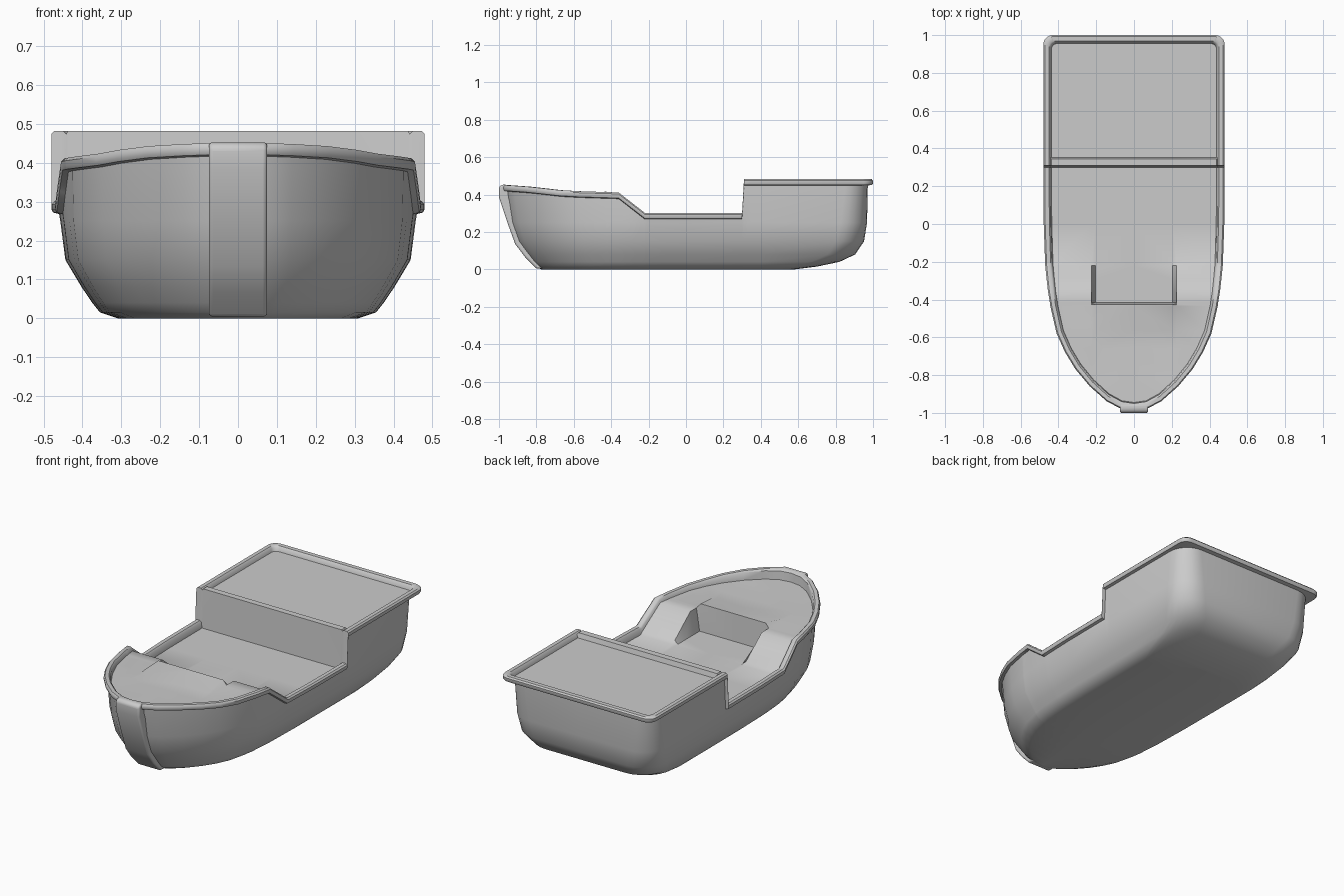
import bpy, bmesh, math

if "Cube" in bpy.data.objects:
    bpy.data.objects.remove(bpy.data.objects["Cube"])


def interp(pts, y):
    for (a, p), (b, q) in zip(pts, pts[1:]):
        if y <= b:
            return p + (q - p) * max(0, (y - a) / (b - a))
    return pts[-1][1]


# Half-width of the plan, from bow to the start of the stern
PLAN = [(-.99, 0), (-.98, .07), (-.94, .145), (-.86, .235), (-.77, .31), (-.68, .365),
        (-.58, .41), (-.44, .442), (-.43, .444), (-.42, .445), (-.36, .455), (-.29, .463),
        (-.22, .47), (-.2, .471), (0, .478), (.3, .48), (.31, .48), (.345, .48),
        (.352, .48), (.4, .48)]
# Height of the rim and of the decks along the length
SHEER = [(-1, .452), (-.85, .442), (-.65, .42), (-.36, .411), (-.22, .302), (.3, .302), (.31, .482), (1, .482)]
DECK = [(-1, .395), (-.36, .39), (-.2, .262), (.3, .262), (.31, .482), (.345, .482), (.352, .455), (1, .455)]
HATCH = [(-1, .395), (-.58, .39), (-.44, .415), (-.43, .415), (-.42, .262), (.3, .262)]
BOW_Y = -.36
ARC = 6


def outline(w, f, b, r):
    """Half outline as (x, y, base_y): half-width w, bow at f, stern at b, corner radius r."""
    pts = []
    for y, x in PLAN:
        yy = y if y > BOW_Y else BOW_Y + (y - BOW_Y) * (f - BOW_Y) / (-.99 - BOW_Y)
        pts.append((x * w / .48, yy, y))
    for i in range(ARC + 1):
        a = i / ARC * math.pi / 2
        pts.append((w - r + r * math.cos(a), b - r + r * math.sin(a), .9))
    pts.append((0, b, .9))
    return pts


# Hull levels below the rim: z, half-width, bow y, stern y, corner radius
HULL = [(0, .31, -.775, .58, .12), (.015, .355, -.80, .70, .14), (.04, .375, -.825, .82, .15),
        (.08, .402, -.855, .905, .15), (.15, .444, -.905, .952, .15), (.25, .457, -.94, .968, .14)]
# Rim levels: z measured from the sheer line
RIM = [(-.034, .46, -.966, .972, .12), (-.03, .476, -.984, .995, .05), (-.022, .48, -.988, 1, .05),
       (-.008, .48, -.988, 1, .05), (0, .472, -.982, .993, .05), (0, .45, -.96, .968, .03),
       (-.008, .442, -.95, .96, .03)]


def build_hull():
    rings = [[(x, y, z) for x, y, _ in outline(w, f, b, r)] for z, w, f, b, r in HULL]
    rings += [[(x, y, interp(SHEER, c) + dz) for x, y, c in outline(w, f, b, r)]
              for dz, w, f, b, r in RIM]
    inner = outline(.437, -.945, .955, .03)
    rings.append([(x, y, interp(DECK, c)) for x, y, c in inner])
    # deck rows running in to the centre line, with the sunken step in the middle
    for lim, prof in ((.225, DECK), (.205, HATCH), (0, HATCH)):
        rings.append([(min(x, lim), y, interp(prof if c < .3 and x > lim else DECK, c)
                       if lim else interp(HATCH if c < .3 else DECK, c)) for x, y, c in inner])
    rings.insert(0, [(0, y, z) for x, y, z in rings[0]])  # flat bottom

    bm = bmesh.new()
    for s in (1, -1):
        grid = [[bm.verts.new((s * x, y, z)) for x, y, z in ring] for ring in rings]
        for lo, hi in zip(grid, grid[1:]):
            for i in range(len(lo) - 1):
                bm.faces.new((lo[i], lo[i + 1], hi[i + 1], hi[i]))
    bmesh.ops.remove_doubles(bm, verts=bm.verts, dist=.0004)
    bmesh.ops.dissolve_degenerate(bm, dist=.0004, edges=bm.edges)
    bmesh.ops.recalc_face_normals(bm, faces=bm.faces)
    return finish(bm, "hull", 40)


def build_stem():
    # Raised stem running down the bow
    side = [(-1, .44), (-1, .385), (-.955, .25), (-.913, .135), (-.86, .065), (-.80, .004),
            (-.70, .004), (-.80, .13), (-.86, .25), (-.945, .38), (-.955, .452), (-.985, .453)]
    bm = bmesh.new()
    left, right = ([bm.verts.new((x, y, z)) for y, z in side] for x in (-.075, .075))
    bm.faces.new(left)
    bm.faces.new(right[::-1])
    for i in range(len(side)):
        j = (i + 1) % len(side)
        bm.faces.new((left[i], right[i], right[j], left[j]))
    bmesh.ops.recalc_face_normals(bm, faces=bm.faces)
    ob = finish(bm, "bow_stem", 40)
    bev = ob.modifiers.new("round", 'BEVEL')
    bev.width, bev.segments = .018, 3
    return ob


def finish(bm, name, angle):
    me = bpy.data.meshes.new(name)
    bm.to_mesh(me)
    bm.free()
    ob = bpy.data.objects.new(name, me)
    bpy.context.collection.objects.link(ob)
    bpy.ops.object.select_all(action='DESELECT')
    ob.select_set(True)
    bpy.context.view_layer.objects.active = ob
    bpy.ops.object.shade_smooth_by_angle(angle=math.radians(angle))
    return ob


build_hull()
build_stem()
